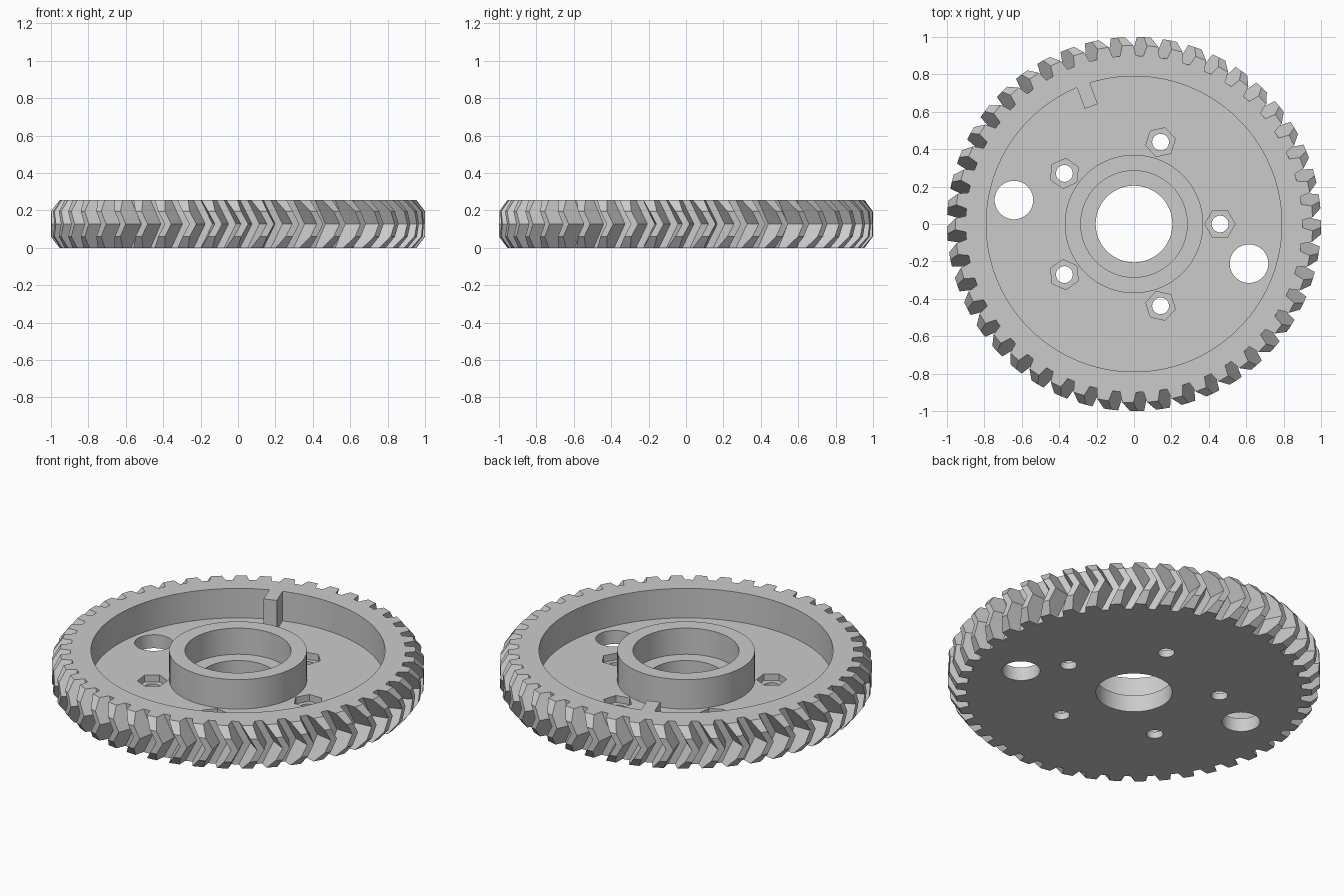
import bpy, bmesh
from math import sin, cos, pi, radians

cube = bpy.data.objects.get("Cube")
if cube:
    bpy.data.objects.remove(cube)

TEETH, HEIGHT, FLOOR = 45, 0.255, 0.08
ROOT, TIP, TIP_END, CHAMFER = 0.90, 1.0, 0.955, 0.06
PITCH = 2 * pi / TEETH
TWIST, PHASE = 0.07, pi

steel = bpy.data.materials.new("plain grey steel")
steel.use_nodes = True
grey = (0.6, 0.6, 0.6, 1)
steel.diffuse_color = grey
steel.node_tree.nodes["Principled BSDF"].inputs["Base Color"].default_value = grey


def polar(r, a, cx=0, cy=0):
    return cx + r * cos(a), cy + r * sin(a)


def circle(r, n, cx=0, cy=0, turn=0):
    return [polar(r, turn + 2 * pi * i / n, cx, cy) for i in range(n)]


def loft(name, rings, capped=True):
    """Skin a list of equal rings of 3D points; capped, or closed into a loop."""
    bm = bmesh.new()
    loops = [[bm.verts.new(p) for p in ring] for ring in rings]
    n = len(loops[0])
    pairs = list(zip(loops, loops[1:]))
    if capped:
        bm.faces.new(loops[0][::-1])
        bm.faces.new(loops[-1])
    else:
        pairs.append((loops[-1], loops[0]))
    for low, high in pairs:
        for i in range(n):
            j = (i + 1) % n
            bm.faces.new((low[i], low[j], high[j], high[i]))
    bmesh.ops.recalc_face_normals(bm, faces=bm.faces)
    mesh = bpy.data.meshes.new(name)
    bm.to_mesh(mesh)
    bm.free()
    mesh.materials.append(steel)
    obj = bpy.data.objects.new(name, mesh)
    bpy.context.collection.objects.link(obj)
    return obj


def prism(name, outline, z0, z1):
    return loft(name, [[(x, y, z) for x, y in outline] for z in (z0, z1)])


def activate(obj):
    bpy.ops.object.select_all(action='DESELECT')
    obj.select_set(True)
    bpy.context.view_layer.objects.active = obj


def cut(obj, cutter):
    cutter.hide_render = True
    mod = obj.modifiers.new("cut", 'BOOLEAN')
    mod.operation, mod.solver, mod.object = 'DIFFERENCE', 'EXACT', cutter
    activate(obj)
    bpy.ops.object.modifier_apply(modifier=mod.name)
    bpy.data.objects.remove(cutter)


def half_width(r):
    """Half the angular width of a tooth at radius r."""
    t = (r - ROOT) / (TIP - ROOT)
    return PITCH * (0.34 - 0.22 * t + 0.02 * t * t)


def tooth_ring(z, tip, turn):
    flank = [ROOT, (ROOT + tip) / 2, tip]
    ring = []
    for k in range(TEETH):
        a = PHASE + turn + k * PITCH
        ring += [(*polar(r, a - half_width(r)), z) for r in flank]
        ring += [(*polar(r, a + half_width(r)), z) for r in reversed(flank)]
    return ring


# Herringbone toothed disc with chamfered tooth ends
rings = []
for z in (0, CHAMFER, HEIGHT / 2, HEIGHT - CHAMFER, HEIGHT):
    lean = TWIST * (1 - abs(2 * z / HEIGHT - 1))
    rings.append(tooth_ring(z, TIP_END if z in (0, HEIGHT) else TIP, lean))
gear = loft("toothed_disc", rings)

# Dished recess, leaving a locating tab on the inside of the rim
tab_angle, tab_half = radians(110), 0.037
gap = tab_half / 0.79
recess = [polar(0.79, tab_angle + gap + (2 * pi - 2 * gap) * i / 120) for i in range(121)]
recess += [polar(0.67, tab_angle - tab_half / 0.67), polar(0.67, tab_angle + tab_half / 0.67)]
cut(gear, prism("recess_cutter", recess, FLOOR, HEIGHT + 0.1))

# Centre bore and the two large holes
for x, y, r in ((0, 0, 0.205), (-0.642, 0.128, 0.103), (0.615, -0.212, 0.103)):
    cut(gear, prism("hole_cutter", circle(r, 64, x, y), -0.1, FLOOR + 0.1))

# Five bolt holes with hexagonal nut pockets
for k in range(5):
    a = k * 2 * pi / 5
    x, y = polar(0.46, a)
    cut(gear, prism("pocket_cutter", circle(0.081, 6, x, y, a), FLOOR - 0.04, FLOOR + 0.1))
    cut(gear, prism("bolt_cutter", circle(0.045, 32, x, y), -0.1, FLOOR + 0.1))

# Raised hub with a stepped bore
section = [(0.205, FLOOR), (0.37, FLOOR), (0.37, HEIGHT), (0.285, HEIGHT), (0.285, 0.10), (0.205, 0.10)]
hub = loft("hub", [[(x, y, z) for x, y in circle(r, 64)] for r, z in section], capped=False)

for obj in (gear, hub):
    activate(obj)
    bpy.ops.object.shade_smooth_by_angle(angle=radians(25))
